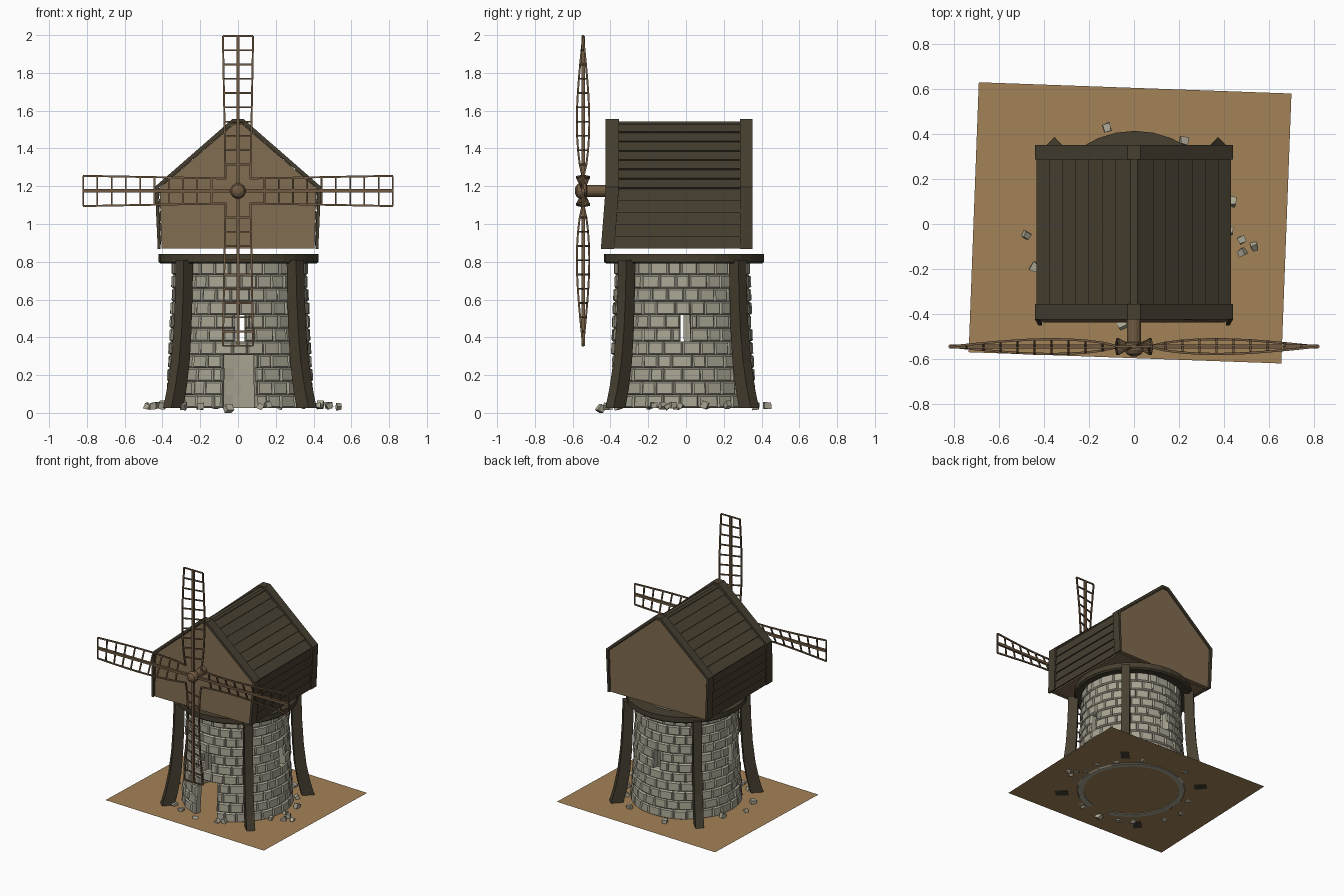
import bpy, bmesh, math, random
from mathutils import Vector, Matrix

if "Cube" in bpy.data.objects:
    bpy.data.objects.remove(bpy.data.objects["Cube"])
random.seed(4)


def material(name, col):
    m = bpy.data.materials.new(name)
    m.diffuse_color = (*col, 1)
    m.use_nodes = True
    m.node_tree.nodes["Principled BSDF"].inputs["Base Color"].default_value = m.diffuse_color
    return m


STONE = material("pale_stone", (0.40, 0.38, 0.295))
DARK = material("dark_timber", (0.062, 0.050, 0.030))
PLANK = material("wall_plank", (0.215, 0.147, 0.078))
SAIL = material("sail_wood", (0.165, 0.105, 0.056))
EARTH = material("dry_earth", (0.37, 0.225, 0.095))


def finish(bm, name, mat):
    bmesh.ops.recalc_face_normals(bm, faces=bm.faces)
    me = bpy.data.meshes.new(name)
    bm.to_mesh(me)
    bm.free()
    me.materials.append(mat)
    ob = bpy.data.objects.new(name, me)
    bpy.context.collection.objects.link(ob)
    return ob


def loft(bm, loops, closed=False):
    """Skin a list of equal-length point loops, capped unless closed."""
    rings = [[bm.verts.new(p) for p in lp] for lp in loops]
    n = len(rings[0])
    pairs = list(zip(rings, rings[1:])) + ([(rings[-1], rings[0])] if closed else [])
    for a, b in pairs:
        for i in range(n):
            j = (i + 1) % n
            bm.faces.new((a[i], a[j], b[j], b[i]))
    if not closed:
        bm.faces.new(rings[0])
        bm.faces.new(rings[-1])


def beam(bm, a, b, t):
    a, b = Vector(a), Vector(b)
    d = (b - a).normalized()
    u = d.cross(Vector((0, 1, 0))).normalized() * t / 2
    if u.length < 1e-6:
        u = Vector((t / 2, 0, 0))
    v = d.cross(u).normalized() * t / 2
    loft(bm, [[p + u + v, p + u - v, p - u - v, p - u + v] for p in (a, b)])


def prism(bm, pts, y0, y1):
    """Extrude an xz outline along y; the front kicks out below the eaves."""
    def kick(y, z):
        return y - max(0, 1.19 - z) * 0.08 if y < -0.2 else y
    loft(bm, [[(x, kick(y, z), z) for x, z in pts] for y in (y0, y1)])


CX, CY = 0.01, -0.02     # tower axis

# ground
bm = bmesh.new()
bm.faces.new([bm.verts.new((x, y, 0.03)) for x, y in
              ((-0.735, -0.57), (0.655, -0.62), (0.70, 0.58), (-0.69, 0.63))])
finish(bm, "ground_patch", EARTH)

# tower: courses of chamfered blocks, clipped around doorway and windows
ROWS, COUNT, Z0, RH = 11, 26, 0.025, 0.0705
H = math.pi / 2
OPENINGS = [(-H - 0.25, -H + 0.22, 0, 3)] + [
    (a - 0.075, a + 0.075, 5, 6) for a in (-H, 0.05, H, 2 * H + 0.05)]


def radius(z):
    return 0.36 + 0.035 * (1 - min(z / 0.75, 1)) ** 1.3


def block(bm, a0, a1, z0, z1):
    push = random.uniform(-0.005, 0.004)

    def loop(dr, m):
        out = []
        for a, z in ((a0 + m / 0.37, z0 + m), (a1 - m / 0.37, z0 + m),
                     (a1 - m / 0.37, z1 - m), (a0 + m / 0.37, z1 - m)):
            r = radius(z) + dr
            out.append((CX + r * math.cos(a), CY + r * math.sin(a), z))
        return out
    loft(bm, [loop(-0.05, 0), loop(-0.010, 0.0), loop(push, 0.008)])


bm = bmesh.new()
step = 2 * math.pi / COUNT
for row in range(ROWS):
    edges = [-math.pi + (i + 0.5 * (row % 2) + random.uniform(-0.13, 0.13)) * step for i in range(COUNT)]
    edges.append(edges[0] + 2 * math.pi)
    for a0, a1 in zip(edges, edges[1:]):
        parts = [(a0, a1)]
        for o0, o1, r0, r1 in OPENINGS:
            if r0 <= row <= r1:
                for turn in (-2 * math.pi, 0, 2 * math.pi):
                    c0, c1 = o0 + turn, o1 + turn
                    parts = [q for s, e in parts for q in
                             ([(s, e)] if e <= c0 or s >= c1 else [(s, c0), (c1, e)])
                             if q[1] - q[0] > 0.01]
        for s, e in parts:
            block(bm, s, e, Z0 + row * RH, Z0 + (row + 1) * RH)
finish(bm, "stone_tower", STONE)

# four flared corner posts
for sx, sy, name in ((-1, -1, "front_left"), (1, -1, "front_right"), (1, 1, "back_right"), (-1, 1, "back_left")):
    bm = bmesh.new()
    out, side = Vector((sx, sy, 0)).normalized(), Vector((-sy, sx, 0)).normalized()
    loops = []
    for r, d, z in ((0.50, 0.045, 0.026), (0.472, 0.043, 0.13), (0.446, 0.04, 0.27),
                    (0.43, 0.037, 0.43), (0.42, 0.035, 0.62), (0.415, 0.035, 0.81)):
        c = Vector((CX, CY, z)) + out * r
        loops.append([c + out * i * d + side * j * 0.03 for i, j in ((-1, -1), (1, -1), (1, 1), (-1, 1))])
    loft(bm, loops)
    finish(bm, name + "_post", DARK)

# timber ring on top of the tower
bm = bmesh.new()
loops = []
for i in range(32):
    a = 2 * math.pi * i / 32
    loops.append([(0.003 + r * math.cos(a), -0.01 + r * math.sin(a), z) for r, z in
                  ((0.32, 0.795), (0.412, 0.79), (0.424, 0.80), (0.424, 0.84), (0.32, 0.84))])
loft(bm, loops, closed=True)
finish(bm, "tower_ring", DARK)

# cap: gable walls and floor
GABLE = [(-0.405, 0.87), (0.405, 0.87), (0.415, 1.19), (0.02, 1.53), (-0.02, 1.53), (-0.415, 1.19)]
for name, y0, y1 in (("front_gable", -0.412, -0.385), ("back_gable", 0.315, 0.343)):
    bm = bmesh.new()
    prism(bm, GABLE, y0, y1)
    finish(bm, name, PLANK)
bm = bmesh.new()
prism(bm, [(-0.40, 0.87), (0.40, 0.87), (0.40, 0.885), (-0.40, 0.885)], -0.38, 0.31)
finish(bm, "cap_floor", PLANK)


# cap: lapped boards on both slopes and side walls
def boards(bm, low, high, n, s):
    low, high = Vector(low), Vector(high)
    d = (high - low).normalized()
    nrm = Vector((d.y, -d.x))
    for i in range(n):
        a, b = low.lerp(high, i / n), low.lerp(high, min((i + 1.1) / n, 1))
        lift = random.uniform(0.010, 0.015)
        pts = [a + nrm * (lift - 0.01), a + nrm * lift, b + nrm * 0.002, b - nrm * 0.008]
        prism(bm, [(p.x * s, p.y) for p in pts], -0.385 + random.uniform(-0.01, 0.01), 0.32)


for s, side in ((-1, "left"), (1, "right")):
    bm = bmesh.new()
    boards(bm, (0.425, 1.185), (0.02, 1.53), 7, s)
    finish(bm, side + "_roof_boards", DARK)
    bm = bmesh.new()
    boards(bm, (0.408, 0.87), (0.418, 1.19), 5, s)
    finish(bm, side + "_wall_boards", DARK)

bm = bmesh.new()
prism(bm, [(-0.03, 1.515), (0.03, 1.515), (0.03, 1.53), (0.015, 1.542), (-0.015, 1.542), (-0.03, 1.53)], -0.40, 0.335)
finish(bm, "ridge_board", DARK)

# end trims that wrap over the cap
OUTER = [(0.425, 0.868), (0.44, 1.197), (0.03, 1.555)]
INNER = [(0.022, 1.535), (0.422, 1.188), (0.41, 0.868)]
for name, y0, y1 in (("front_trim", -0.425, -0.355), ("back_trim", 0.287, 0.352)):
    bm = bmesh.new()
    full = OUTER + [(-x, z) for x, z in OUTER[::-1]]
    inner = [(-x, z) for x, z in INNER[::-1]] + INNER
    for i in range(5):      # one plank per side of the outline
        q = inner[5 - i], inner[4 - i]
        prism(bm, [full[i], full[i + 1], q[1], q[0]], y0, y1)
    finish(bm, name, DARK)

# shaft and hub, turned around the y axis
HZ, SY = 1.175, -0.545
bm = bmesh.new()
loft(bm, [[(r * math.cos(2 * math.pi * i / 16), y, HZ + r * math.sin(2 * math.pi * i / 16)) for i in range(16)]
          for r, y in ((0.031, -0.38), (0.031, -0.525), (0.04, -0.53), (0.042, -0.56), (0.033, -0.578), (0.014, -0.588))])
finish(bm, "sail_shaft", SAIL)

# four twisted lattice sails
names = ("top", "right", "bottom", "left")
R0, R1, RUNGS = 0.065, 0.82, 10


def rail(t, s):
    """Point on an outer rail: bows front to back between root and tip."""
    return Vector((s * (0.066 + 0.014 * t), SY + s * 0.033 * math.sin(math.pi * t ** 0.75), R0 + (R1 - R0) * t))


for k in range(4):
    bm = bmesh.new()
    beam(bm, (0, SY, 0), (0, SY, R1), 0.018)
    for i in range(RUNGS):
        t, u = i / RUNGS, (i + 1) / RUNGS
        for s in (-1, 1):
            beam(bm, rail(t, s), rail(u, s), 0.010)
        beam(bm, rail(u, -1), rail(u, 1), 0.009)
    bmesh.ops.transform(bm, verts=bm.verts,
                        matrix=Matrix.Translation((0, 0, HZ)) @ Matrix.Rotation(k * H, 4, 'Y'))
    finish(bm, names[k] + "_sail", SAIL)

# fallen stones around the base
spots = [(-0.48, -0.05), (-0.44, -0.19), (-0.12, 0.43), (0.48, -0.07), (0.535, -0.10), (0.48, -0.125),
         (0.435, 0.10), (0.22, 0.37), (0.43, -0.03), (0.40, -0.17), (-0.29, -0.36), (0.16, -0.40),
         (-0.40, 0.12), (0.12, -0.42), (-0.20, -0.41), (0.35, 0.22)]
bm = bmesh.new()
for i, (x, y) in enumerate(spots + [(-0.05, -0.45)]):
    size = random.uniform(0.024, 0.036)
    rot = Matrix.Rotation(random.uniform(0, 3), 4, 'Z') @ Matrix.Rotation(random.uniform(-0.6, 0.6), 4, 'X')
    z = 0.022 if i == len(spots) else random.uniform(0.033, 0.045)
    new = bmesh.ops.create_cube(bm, size=size, matrix=Matrix.Translation((x, y, z)) @ rot)["verts"]
    for v in new:
        v.co += Vector([random.uniform(-0.004, 0.004) for _ in range(3)])
finish(bm, "fallen_stones", STONE)
